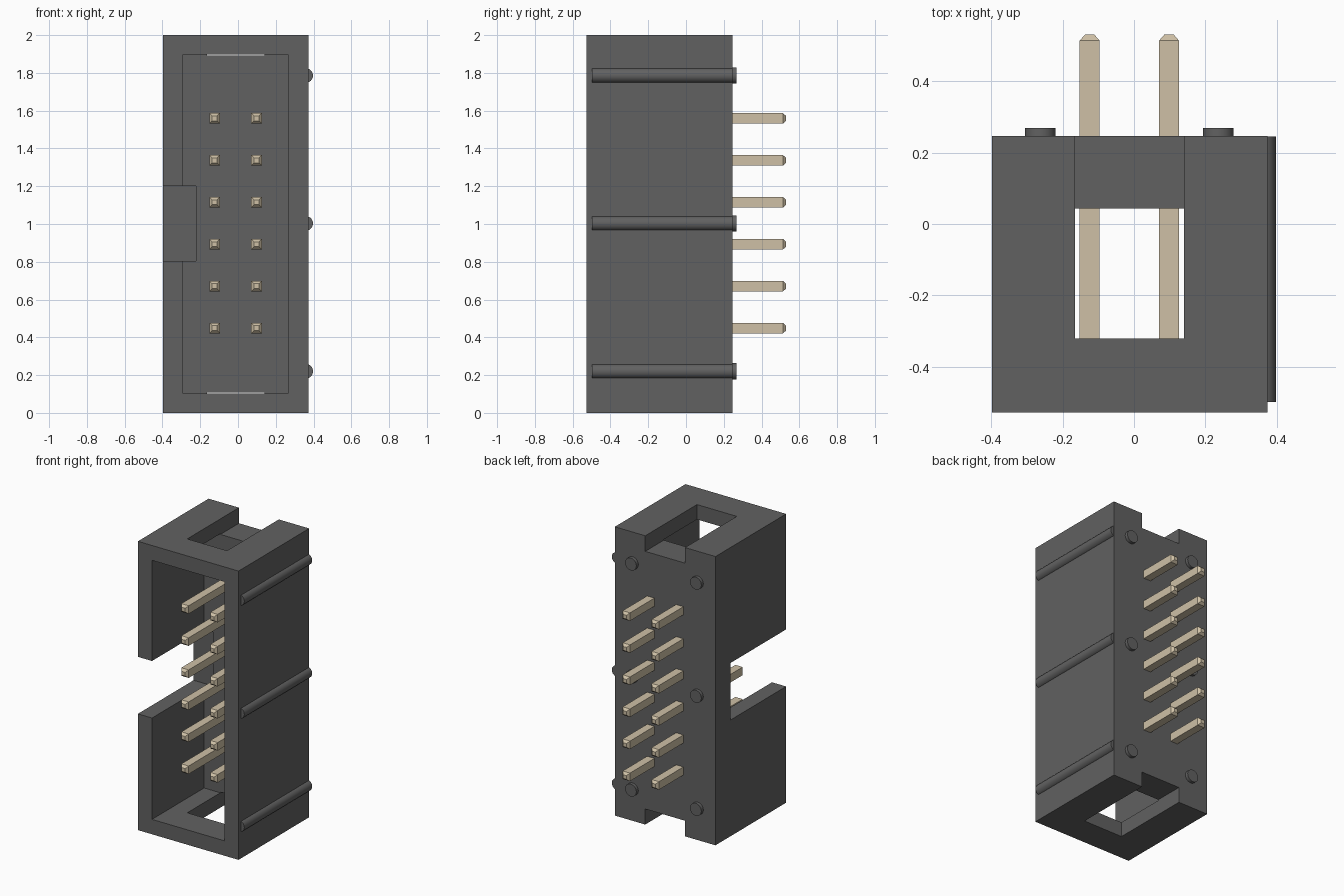
import bpy, bmesh, math
from mathutils import Matrix

if "Cube" in bpy.data.objects:
    bpy.data.objects.remove(bpy.data.objects["Cube"])


def material(name, colour):
    m = bpy.data.materials.new(name)
    m.diffuse_color = colour
    m.use_nodes = True
    m.node_tree.nodes["Principled BSDF"].inputs["Base Color"].default_value = m.diffuse_color
    return m


PLASTIC = material("dark_plastic", (0.12, 0.12, 0.12, 1))
METAL = material("pale_gold", (0.62, 0.53, 0.38, 1))


def finish(name, bm, mat):
    bmesh.ops.recalc_face_normals(bm, faces=bm.faces)
    me = bpy.data.meshes.new(name)
    bm.to_mesh(me)
    bm.free()
    ob = bpy.data.objects.new(name, me)
    bpy.context.collection.objects.link(ob)
    me.materials.append(mat)
    return ob


def box(name, x, y, z):
    bm = bmesh.new()
    bmesh.ops.create_cube(bm, size=1)
    for v in bm.verts:
        v.co = [(a + b) / 2 + c * (b - a) for (a, b), c in zip((x, y, z), v.co)]
    return finish(name, bm, PLASTIC)


def rod(name, x, z, y0, y1, r):
    # cylinder lying along y
    bm = bmesh.new()
    bmesh.ops.create_cone(bm, cap_ends=True, segments=32, radius1=r, radius2=r, depth=y1 - y0,
                          matrix=Matrix.Translation((x, (y0 + y1) / 2, z)) @ Matrix.Rotation(math.pi / 2, 4, 'X'))
    ob = finish(name, bm, PLASTIC)
    bpy.ops.object.select_all(action='DESELECT')
    ob.select_set(True)
    bpy.context.view_layer.objects.active = ob
    bpy.ops.object.shade_smooth_by_angle()


def pin(name, x, z):
    # square pin with chamfered ends, skinned through four square sections
    bm = bmesh.new()
    rings = []
    for y, h in ((-0.42, 0.013), (-0.403, 0.028), (0.513, 0.028), (0.53, 0.013)):
        rings.append([bm.verts.new((x + a * h, y, z + b * h))
                      for a, b in ((-1, -1), (1, -1), (1, 1), (-1, 1))])
    for r, s in zip(rings, rings[1:]):
        for i in range(4):
            j = (i + 1) % 4
            bm.faces.new((r[i], r[j], s[j], s[i]))
    bm.faces.new(rings[0])
    bm.faces.new(rings[-1])
    finish(name, bm, METAL)


# Shrouded housing
BACK = 0.246
housing = box("housing", (-0.398, 0.373), (-0.527, BACK), (0, 2))
cutters = [
    box("cavity_cutter", (-0.29, 0.265), (-0.7, 0.043), (0.103, 1.897)),
    box("key_slot_cutter", (-0.6, -0.222), (-0.7, 0.082), (0.805, 1.2)),
    box("top_window_cutter", (-0.165, 0.14), (-0.32, 0.4), (1.892, 2.2)),
    box("bottom_window_cutter", (-0.165, 0.14), (-0.32, 0.4), (-0.2, 0.108)),
]
bpy.context.view_layer.objects.active = housing
for c in cutters:
    c.hide_render = True
    mod = housing.modifiers.new(c.name, 'BOOLEAN')
    mod.operation = 'DIFFERENCE'
    mod.solver = 'EXACT'
    mod.object = c
    bpy.ops.object.modifier_apply(modifier=mod.name)
    bpy.data.objects.remove(c)

# Side ribs and rear stand-off pegs
for i, z in enumerate((0.22, 1.003, 1.786)):
    rod(f"side_rib_{i}", 0.358, z, -0.498, BACK - 0.001, 0.039)
    for side, x in (("left", -0.262), ("right", 0.236)):
        rod(f"peg_{side}_{i}", x, z, BACK - 0.05, 0.268, 0.043)

# Two columns of six contact pins
for side, x in (("left", -0.124), ("right", 0.098)):
    for i in range(6):
        pin(f"pin_{side}_{i}", x, 0.449 + 0.222 * i)
